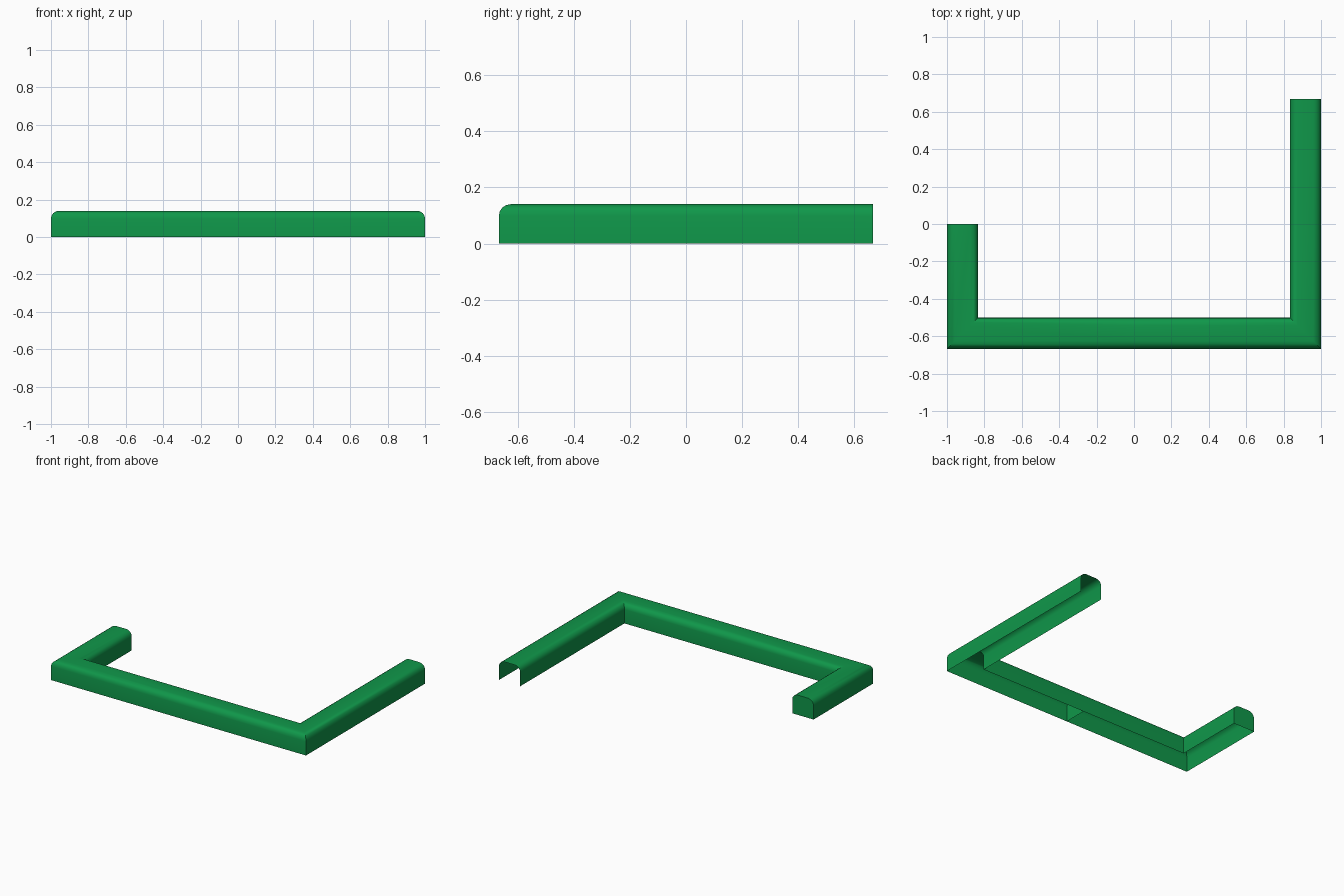
import bpy, bmesh, math

if "Cube" in bpy.data.objects:
    bpy.data.objects.remove(bpy.data.objects["Cube"])

HALF_W, HEIGHT, RADIUS, SEGMENTS = 0.0833, 0.14, 0.042, 4
ARM_X, BAR_Y = 1 - HALF_W, -0.667 + HALF_W

green = bpy.data.materials.new("green")
green.use_nodes = True
colour = (0.005, 0.31, 0.068, 1)
green.diffuse_color = colour
green.node_tree.nodes["Principled BSDF"].inputs["Base Color"].default_value = colour

# Open-bottomed channel profile, from the inner wall over to the outer wall
profile = [(-HALF_W, 0)]
for side, start in ((-1, math.pi), (1, math.pi / 2)):
    for i in range(SEGMENTS + 1):
        a = start - i * math.pi / 2 / SEGMENTS
        profile.append((side * (HALF_W - RADIUS) + RADIUS * math.cos(a),
                        HEIGHT - RADIUS + RADIUS * math.sin(a)))
profile.append((HALF_W, 0))


def ring(bm, centre, outward):
    return [bm.verts.new((centre[0] + u * outward[0], centre[1] + u * outward[1], z))
            for u, z in profile]


def finish(bm, name):
    mesh = bpy.data.meshes.new(name)
    bm.to_mesh(mesh)
    bm.free()
    mesh.materials.append(green)
    obj = bpy.data.objects.new(name, mesh)
    bpy.context.collection.objects.link(obj)
    bpy.ops.object.select_all(action="DESELECT")
    obj.select_set(True)
    bpy.context.view_layer.objects.active = obj
    bpy.ops.object.shade_smooth_by_angle(angle=math.radians(35))


# Mitred channel: short arm, front bar, long arm (centre, outward direction)
stations = [((-ARM_X, 0), (-1, 0)),
            ((-ARM_X, BAR_Y), (-1, -1)),
            ((0, BAR_Y), (0, -1)),
            ((ARM_X, BAR_Y), (1, -1)),
            ((ARM_X, 0.667), (1, 0))]
bm = bmesh.new()
rings = [ring(bm, *s) for s in stations]
for a, b in zip(rings, rings[1:]):
    for j in range(len(profile) - 1):
        bm.faces.new((a[j], a[j + 1], b[j + 1], b[j]))
# Closed end of the short arm; the long arm stays open
bm.faces.new(rings[0][::-1])
finish(bm, "channel_frame")

# Partition inside the middle of the front bar
bm = bmesh.new()
bm.faces.new(ring(bm, *stations[2]))
finish(bm, "middle_partition")
